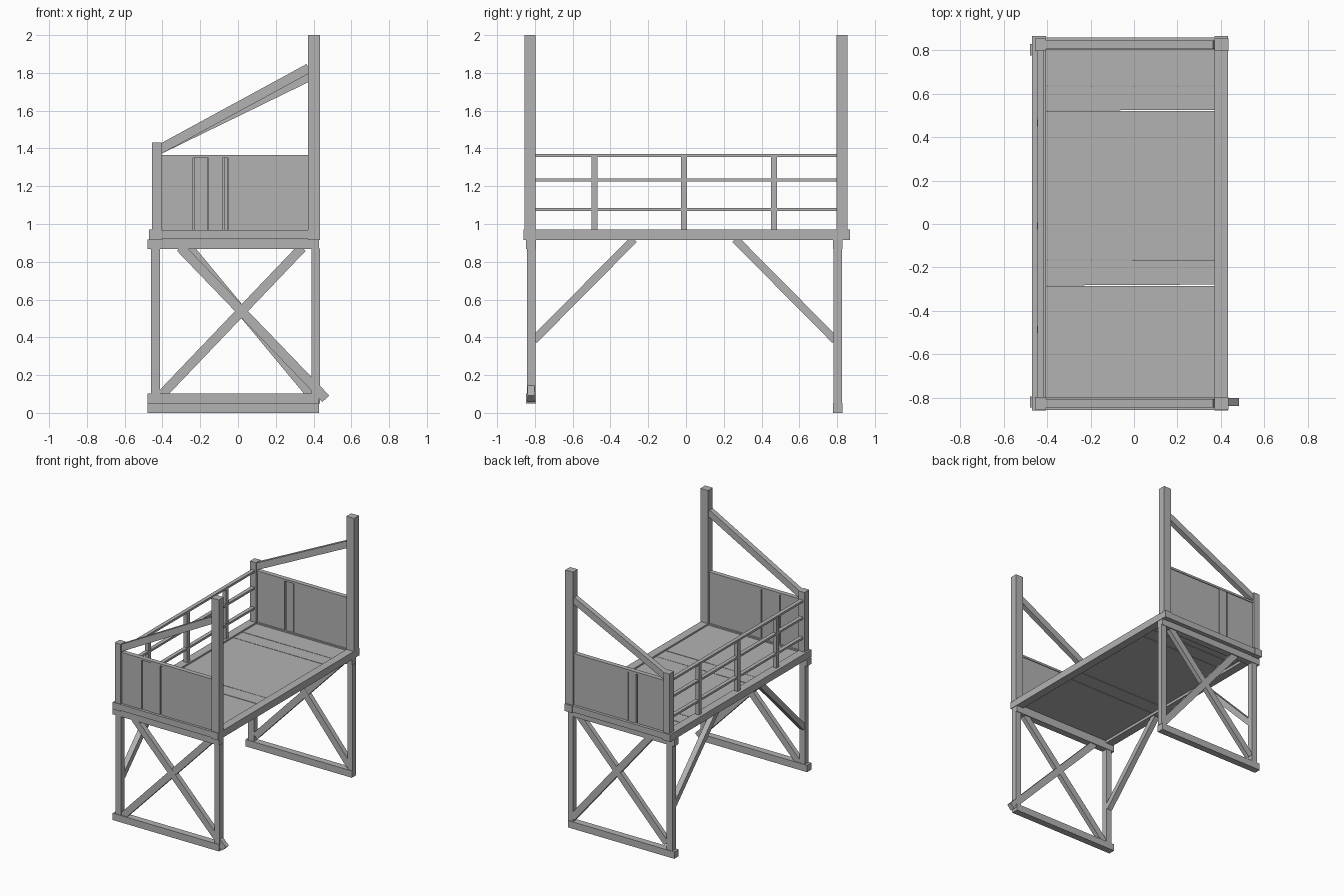
import bpy
import math
from mathutils import Vector, Matrix

cube = bpy.data.objects.get("Cube")
if cube:
    bpy.data.objects.remove(cube)

wood = bpy.data.materials.new("grey_wood")
wood.use_nodes = True
GREY = (0.45, 0.45, 0.45, 1)
wood.diffuse_color = GREY
wood.node_tree.nodes["Principled BSDF"].inputs["Base Color"].default_value = GREY

FACES = [(0, 1, 3, 2), (4, 6, 7, 5), (0, 4, 5, 1), (2, 3, 7, 6), (0, 2, 6, 4), (1, 5, 7, 3)]


def make(name, corners):
    mesh = bpy.data.meshes.new(name)
    mesh.from_pydata(corners, [], FACES)
    mesh.materials.append(wood)
    obj = bpy.data.objects.new(name, mesh)
    bpy.context.collection.objects.link(obj)
    return obj


def box(name, xs, ys, zs, turn=0):
    """Box between ranges, optionally turned a little about z."""
    mid = Vector((sum(xs) / 2, sum(ys) / 2, sum(zs) / 2))
    rot = Matrix.Rotation(math.radians(turn), 3, "Z")
    return make(name, [mid + rot @ (Vector((x, y, z)) - mid)
                       for x in xs for y in ys for z in zs])


def strut(name, start, end, side, width, depth):
    """Square-cut timber from start to end; side is its depth direction."""
    a, b, s = Vector(start), Vector(end), Vector(side)
    across = (b - a).normalized().cross(s) * width / 2
    return make(name, [p + across * i + s * depth / 2 * j
                       for p in (a, b) for i in (-1, 1) for j in (-1, 1)])


Y = (0, 1, 0)

# Deck frame
box("deck_beam_left", (0.37, 0.433), (-0.86, 0.867), (0.915, 0.97))
box("deck_beam_right", (-0.47, -0.405), (-0.86, 0.867), (0.915, 0.97))
box("deck_beam_front", (-0.405, 0.37), (-0.857, -0.8), (0.92, 0.968))
box("deck_beam_back", (-0.405, 0.37), (0.803, 0.86), (0.92, 0.968))

# Deck boards with narrow uneven gaps
cuts = [-0.805, -0.283, -0.165, 0.522, 0.635, 0.81]
turns = [0, 0.3, 0, 0.1, 0]
for i, turn in enumerate(turns):
    box("deck_board", (-0.405, 0.372), (cuts[i] + 0.002, cuts[i + 1] - 0.002),
        (0.935, 0.958), turn)

# Leg frames, upper posts, slanted rails and panels at both ends
ends = [("front", -0.82, -0.826, 0.05, 1.825), ("back", 0.803, 0.826, 0.0, 1.78)]
for end, y, post_y, floor, rail_top in ends:
    across = (y - 0.026, y + 0.026)
    leg = (y - 0.022, y + 0.022)
    post = (post_y - 0.029, post_y + 0.029)
    box(end + "_foot_beam", (-0.48, 0.43), across, (floor, floor + 0.053))
    box(end + "_top_beam", (-0.48, 0.43), across, (0.868, 0.918))
    box(end + "_right_leg", (-0.46, -0.412), leg, (floor + 0.05, 0.87))
    box(end + "_left_leg", (0.39, 0.433), leg, (floor + 0.05, 0.87))
    box(end + "_right_post", (-0.456, -0.405), post, (0.965, 1.432))
    box(end + "_left_post", (0.37, 0.435), post, (0.965, 2.0))
    strut(end + "_slanted_rail", (-0.42, 0, 1.395) if end == "x" else (-0.415, post_y, 1.395),
          (0.375, post_y, rail_top), Y, 0.05, 0.04)

    # Crossed braces; the front one runs out past its leg
    low = (0.465, y, 0.075) if end == "front" else (0.4, y, 0.08)
    high = (-0.305, y, 0.875) if end == "front" else (-0.26, y, 0.875)
    strut(end + "_brace_down", high, low, Y, 0.05, 0.038)
    strut(end + "_brace_up", (-0.405, y, 0.095), (0.34, y, 0.875), Y, 0.05, 0.036)

    # End panel boards and capping rail
    if end == "front":
        boards = [(-0.41, -0.237), (-0.234, -0.16), (-0.157, -0.082),
                  (-0.074, -0.055), (-0.053, 0.372)]
    else:
        boards = [(-0.41, -0.172), (-0.16, -0.095), (-0.092, 0.372)]
    for i, xs in enumerate(boards):
        shift = 0.003 * (i % 2)
        box(end + "_panel_board", xs, (post_y - 0.012 + shift, post_y + 0.012 + shift),
            (0.96, 1.352))
    box(end + "_panel_cap", (-0.41, 0.372), (post_y - 0.018, post_y + 0.018), (1.35, 1.366))

# Guard rails on the right side
for z in (1.077, 1.232, 1.362):
    box("guard_rail", (-0.445, -0.415), (-0.8, 0.8), (z - 0.008, z + 0.008))
for y in (-0.485, -0.01, 0.465):
    box("guard_post", (-0.447, -0.417), (y - 0.016, y + 0.016), (0.965, 1.36))

# Knee braces under the right side
strut("front_knee_brace", (-0.435, -0.805, 0.385), (-0.435, -0.275, 0.92), (1, 0, 0), 0.042, 0.042)
strut("back_knee_brace", (-0.435, 0.79, 0.385), (-0.435, 0.26, 0.92), (1, 0, 0), 0.042, 0.042)

# Make all faces point outward
import bmesh
for obj in bpy.context.collection.objects:
    if obj.type == "MESH" and wood.name in obj.data.materials:
        bm = bmesh.new()
        bm.from_mesh(obj.data)
        bmesh.ops.recalc_face_normals(bm, faces=bm.faces)
        bm.to_mesh(obj.data)
        bm.free()
